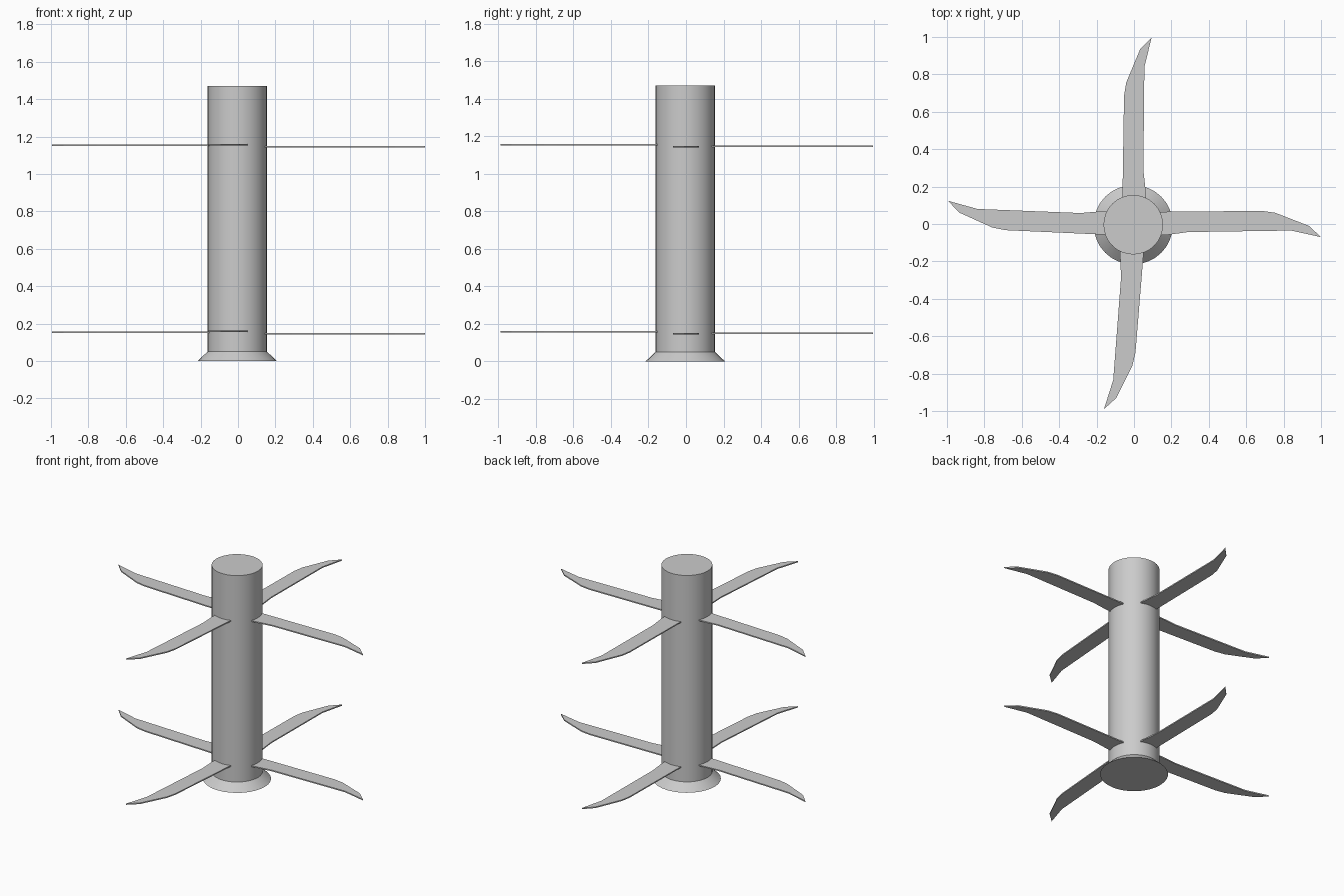
import bpy, bmesh
from math import radians
from mathutils import Matrix

if "Cube" in bpy.data.objects:
    bpy.data.objects.remove(bpy.data.objects["Cube"])

CX, CY = -0.004, -0.004   # shaft axis
THICK = 0.008

# Blade outline, pointing along +x
BLADE = [(0.12, 0.065), (0.685, 0.07), (0.755, 0.06), (0.935, -0.01), (1.0, -0.07),
         (0.84, -0.035), (0.29, -0.043), (0.18, -0.058), (0.12, -0.062)]


def finish(bm, name):
    bmesh.ops.recalc_face_normals(bm, faces=bm.faces)
    mesh = bpy.data.meshes.new(name)
    bm.to_mesh(mesh)
    bm.free()
    obj = bpy.data.objects.new(name, mesh)
    bpy.context.collection.objects.link(obj)
    return obj


def round_part(name, r_bottom, r_top, z0, z1):
    bm = bmesh.new()
    bmesh.ops.create_cone(bm, cap_ends=True, segments=32, radius1=r_bottom, radius2=r_top,
                          depth=z1 - z0, matrix=Matrix.Translation((CX, CY, (z0 + z1) / 2)))
    obj = finish(bm, name)
    bpy.ops.object.select_all(action='DESELECT')
    obj.select_set(True)
    bpy.context.view_layer.objects.active = obj
    bpy.ops.object.shade_smooth_by_angle(angle=radians(30))


def blade(name, angle, z):
    bm = bmesh.new()
    face = bm.faces.new([bm.verts.new((x, y, z - THICK / 2)) for x, y in BLADE])
    top = bmesh.ops.extrude_face_region(bm, geom=[face], use_keep_orig=True)["geom"]
    bmesh.ops.translate(bm, vec=(0, 0, THICK),
                        verts=[v for v in top if isinstance(v, bmesh.types.BMVert)])
    bmesh.ops.rotate(bm, cent=(0, 0, 0), matrix=Matrix.Rotation(radians(angle), 3, 'Z'),
                     verts=bm.verts)
    finish(bm, name)


# Central shaft and flared foot
round_part("shaft", 0.159, 0.159, 0.05, 1.47)
round_part("flared_foot", 0.212, 0.159, 0.0, 0.05)

# Two tiers of four blades, each slightly off a right angle and in height
SIDES = [("right", 0, -0.005), ("back", 88.6, -0.003), ("left", 176.9, 0.003), ("front", 264.8, 0.006)]
for tier, z in (("lower", 0.152), ("upper", 1.150)):
    for side, angle, dz in SIDES:
        blade(f"{tier}_{side}_blade", angle, z + dz)
